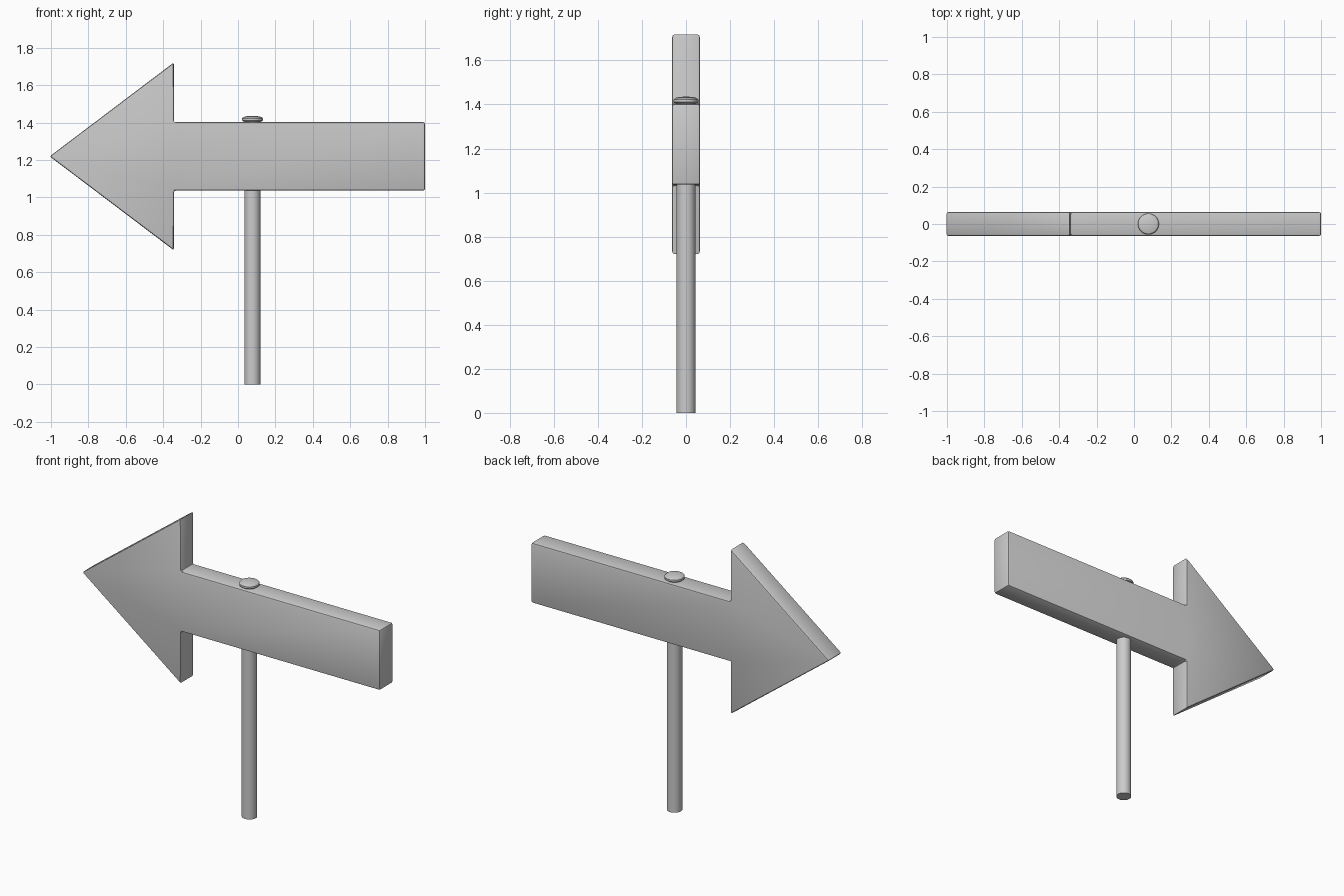
import bpy, bmesh, math

if "Cube" in bpy.data.objects:
    bpy.data.objects.remove(bpy.data.objects["Cube"])

POST_X = 0.077


def finish(name, bm, angle=30):
    bmesh.ops.recalc_face_normals(bm, faces=bm.faces)
    mesh = bpy.data.meshes.new(name)
    bm.to_mesh(mesh)
    bm.free()
    ob = bpy.data.objects.new(name, mesh)
    bpy.context.collection.objects.link(ob)
    bpy.ops.object.select_all(action='DESELECT')
    ob.select_set(True)
    bpy.context.view_layer.objects.active = ob
    bpy.ops.object.shade_smooth_by_angle(angle=math.radians(angle))
    return ob


def lathe(name, profile, x, segments=32):
    # Revolve an (r, z) profile about a vertical axis
    bm = bmesh.new()
    verts = [bm.verts.new((r, 0, z)) for r, z in profile]
    edges = [bm.edges.new(p) for p in zip(verts, verts[1:])]
    bmesh.ops.spin(bm, geom=verts + edges, cent=(0, 0, 0), axis=(0, 0, 1),
                   angle=math.tau, steps=segments)
    bmesh.ops.remove_doubles(bm, verts=bm.verts, dist=1e-5)
    ob = finish(name, bm)
    ob.location.x = x
    return ob


# Arrow board: extruded outline with softened edges
outline = [(-1.007, 1.219), (-0.343, 0.717), (-0.343, 1.036), (1.0, 1.036),
           (1.0, 1.402), (-0.343, 1.402), (-0.343, 1.721)]
half = 0.064
bm = bmesh.new()
face = bm.faces.new([bm.verts.new((x, -half, z)) for x, z in outline])
ext = bmesh.ops.extrude_face_region(bm, geom=[face])
bmesh.ops.translate(bm, vec=(0, 2 * half, 0),
                    verts=[v for v in ext['geom'] if isinstance(v, bmesh.types.BMVert)])
bmesh.ops.recalc_face_normals(bm, faces=bm.faces)
bmesh.ops.bevel(bm, geom=bm.edges[:], offset=0.01, segments=2, profile=0.5,
                affect='EDGES', clamp_overlap=True)
finish("arrow_board", bm)

# Post running up through the board
lathe("post", [(0, 0), (0.043, 0), (0.043, 1.412), (0, 1.412)], POST_X)

# Shallow domed cap on top of the post
lathe("post_cap", [(0, 1.405), (0.048, 1.405), (0.056, 1.411), (0.056, 1.422),
                   (0.050, 1.429), (0.036, 1.433), (0.018, 1.435), (0, 1.436)], POST_X)
